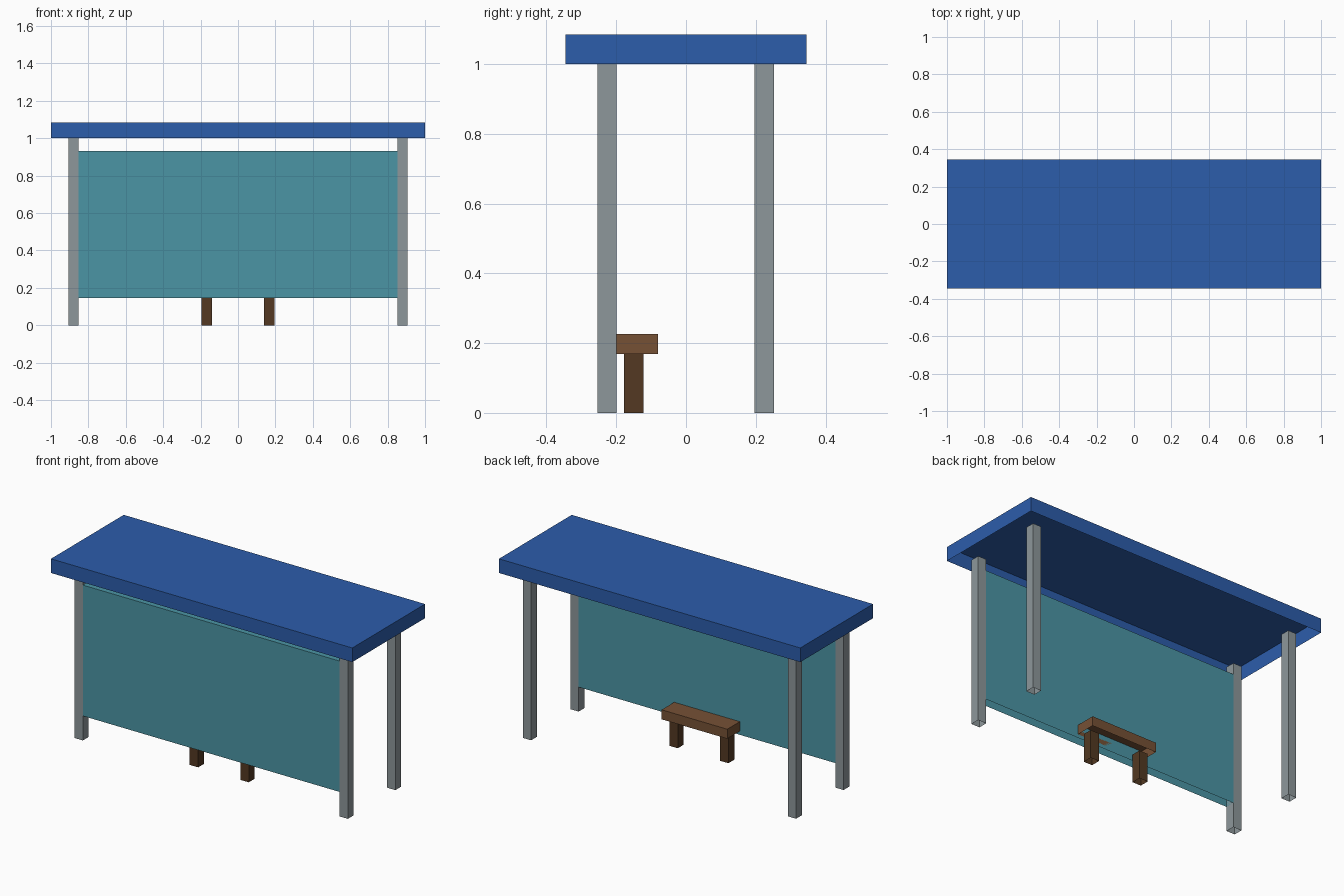
import bpy
import bmesh

if "Cube" in bpy.data.objects:
    bpy.data.objects.remove(bpy.data.objects["Cube"])


def srgb(r, g, b):
    def lin(c):
        c /= 255
        return c / 12.92 if c <= 0.04045 else ((c + 0.055) / 1.055) ** 2.4
    return (lin(r), lin(g), lin(b), 1.0)


def material(name, rgb):
    m = bpy.data.materials.new(name)
    m.diffuse_color = srgb(*rgb)
    m.use_nodes = True
    m.node_tree.nodes["Principled BSDF"].inputs["Base Color"].default_value = m.diffuse_color
    return m


BLUE = material("roof blue", (44, 93, 171))
TEAL = material("panel teal", (75, 149, 165))
GREY = material("post grey", (141, 151, 155))
WOOD = material("seat brown", (118, 81, 53))
DARK = material("leg dark brown", (83, 57, 34))


def open_box(name, mat, x, y, z):
    """Box shell spanning the given ranges, left open underneath."""
    bm = bmesh.new()
    bmesh.ops.create_cube(bm, size=1)
    for v in bm.verts:
        v.co = [r[0] if c < 0 else r[1] for c, r in zip(v.co, (x, y, z))]
    bm.normal_update()
    bottom = [f for f in bm.faces if f.normal.z < -0.5]
    bmesh.ops.delete(bm, geom=bottom, context='FACES_ONLY')
    mesh = bpy.data.meshes.new(name)
    bm.to_mesh(mesh)
    bm.free()
    mesh.materials.append(mat)
    obj = bpy.data.objects.new(name, mesh)
    bpy.context.collection.objects.link(obj)
    return obj


# Roof tray
open_box("roof", BLUE, (-1, 1), (-0.345, 0.345), (1.0, 1.085))

# Four corner posts and two bench legs, mirrored left and right
for side, s in (("left", -1), ("right", 1)):
    post_x = sorted((s * 0.852, s * 0.907))
    open_box(f"front_post_{side}", GREY, post_x, (-0.254, -0.199), (0, 1.0))
    open_box(f"back_post_{side}", GREY, post_x, (0.197, 0.252), (0, 1.0))
    leg_x = sorted((s * 0.14, s * 0.196))
    open_box(f"bench_leg_{side}", DARK, leg_x, (-0.178, -0.122), (0, 0.169))

# Wall panel filling the gap between the front posts
open_box("wall_panel", TEAL, (-0.852, 0.852), (-0.254, -0.199), (0.147, 0.932))

# Bench seat
open_box("bench_seat", WOOD, (-0.218, 0.218), (-0.199, -0.08), (0.169, 0.226))
